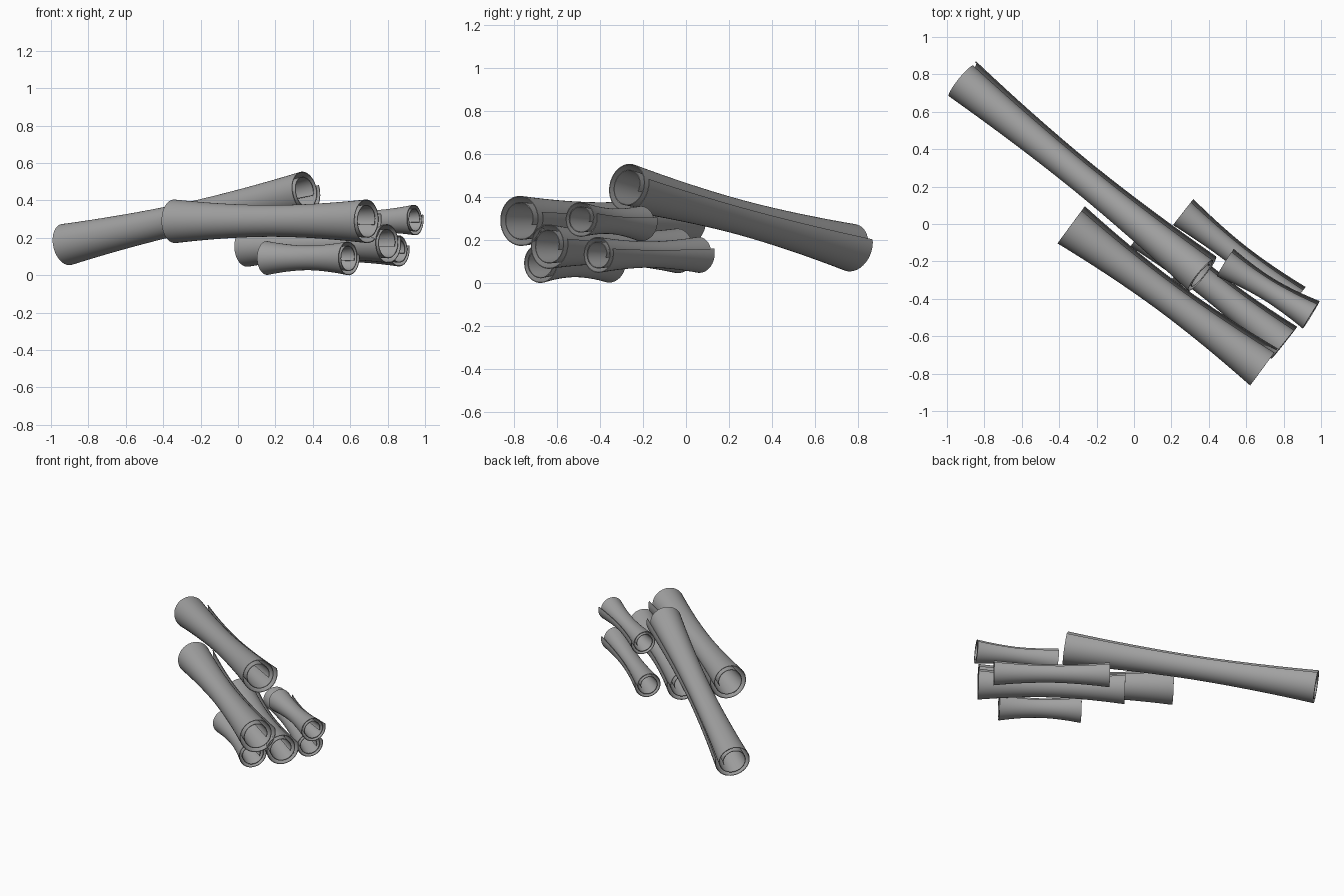
import bpy
import bmesh
import math
from mathutils import Vector

if "Cube" in bpy.data.objects:
    bpy.data.objects.remove(bpy.data.objects["Cube"])

# One plain grey for every roll
GREY = (0.36, 0.36, 0.36, 1)
grey = bpy.data.materials.new("plain grey")
grey.use_nodes = True
grey.diffuse_color = GREY
grey.node_tree.nodes["Principled BSDF"].inputs["Base Color"].default_value = GREY

TURNS = 2.1      # windings of the sheet
RINGS = 16       # steps along the roll
STEPS = 84       # steps around the spiral
EDGE = math.radians(15)


def rolled_sheet(name, back, front, radius):
    """A sheet wound into a spiral, narrower at its middle."""
    back, front = Vector(back), Vector(front)
    axis = (front - back).normalized()
    side = Vector((0, 0, 1)).cross(axis).normalized()
    up = axis.cross(side)
    bm = bmesh.new()
    rows = []
    for i in range(RINGS + 1):
        t = i / RINGS
        waist = 0.72 + 0.28 * abs(2 * t - 1) ** 1.8
        centre = back.lerp(front, t)
        row = []
        for j in range(STEPS + 1):
            turn = TURNS * j / STEPS
            angle = EDGE - turn * math.tau
            r = radius * waist * (1.1 - 0.24 * turn)
            row.append(bm.verts.new(centre + r * (math.cos(angle) * side + math.sin(angle) * up)))
        rows.append(row)
    for a, b in zip(rows, rows[1:]):
        for j in range(STEPS):
            bm.faces.new((a[j], a[j + 1], b[j + 1], b[j]))
    bmesh.ops.recalc_face_normals(bm, faces=bm.faces)
    mesh = bpy.data.meshes.new(name)
    bm.to_mesh(mesh)
    bm.free()
    mesh.materials.append(grey)
    obj = bpy.data.objects.new(name, mesh)
    bpy.context.collection.objects.link(obj)
    # Thin body so that both sides of the sheet show
    solid = obj.modifiers.new("sheet thickness", "SOLIDIFY")
    solid.thickness = 0.004
    solid.offset = 0
    bpy.ops.object.select_all(action="DESELECT")
    obj.select_set(True)
    bpy.context.view_layer.objects.active = obj
    bpy.ops.object.modifier_apply(modifier=solid.name)
    bpy.ops.object.shade_smooth_by_angle(angle=math.radians(40))


# The pile: back end, front end, end radius
rolled_sheet("long_top_roll", (-0.92, 0.77, 0.17), (0.36, -0.27, 0.45), 0.113)
rolled_sheet("front_roll", (-0.34, -0.01, 0.295), (0.69, -0.77, 0.295), 0.118)
rolled_sheet("middle_roll", (0.045, -0.04, 0.155), (0.80, -0.64, 0.175), 0.105)
rolled_sheet("small_bottom_roll", (0.155, -0.36, 0.097), (0.59, -0.68, 0.095), 0.091)
rolled_sheet("small_back_roll", (0.26, 0.06, 0.135), (0.86, -0.41, 0.135), 0.084)
rolled_sheet("small_upper_roll", (0.485, -0.21, 0.28), (0.945, -0.49, 0.30), 0.082)
